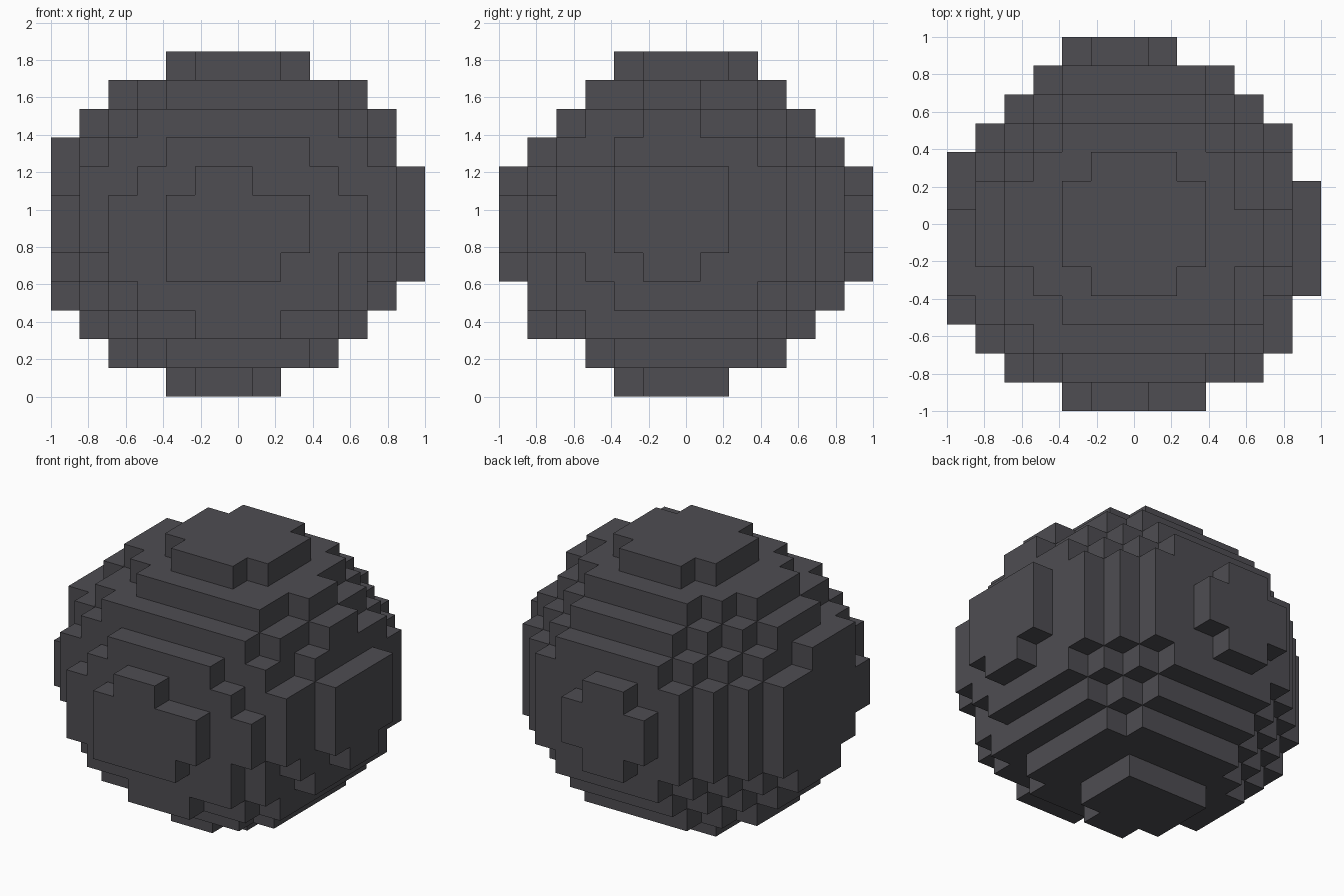
import bpy
import bmesh
from mathutils import Vector

cube = bpy.data.objects.get("Cube")
if cube:
    bpy.data.objects.remove(cube, do_unlink=True)

GRID = (13, 13, 12)
SIZE = 2 / 13


def box(x, y, z):
    """All cells of a box; each argument is one index or a (start, stop) pair."""
    spans = [range(*s) if isinstance(s, tuple) else (s,) for s in (x, y, z)]
    return {(i, j, k) for i in spans[0] for j in spans[1] for k in spans[2]}


def in_ball(cell):
    x, y, z = (c + 0.5 - n / 2 for c, n in zip(cell, GRID))
    return x * x + y * y + 1.03 * z * z < 38.7


# Round core made of cubes
cells = {c for c in box((0, 13), (0, 13), (0, 12)) if in_ball(c)}

# Raised plates and steps on each side
front = [box((4, 9), 0, (5, 7)), box((4, 8), 0, 4), box((5, 7), 0, 7),
         box((2, 11), 1, (5, 7)), box((3, 10), 1, (3, 8)), box(2, 1, 4),
         box((1, 12), 2, (5, 8))]
back = [box((4, 8), 12, (5, 7)), box((5, 7), 12, (4, 8))]
plus_x = [box(12, (4, 8), (5, 8)), box(12, (5, 7), (4, 8))]
minus_x = [box(0, (4, 7), 8), box(0, (4, 9), (4, 8)), box(0, (3, 9), (5, 7)),
           box(0, (5, 8), 3), box(1, 3, 8)]
top = [box(9, 3, 10)]
for part in front + back + plus_x + minus_x + top:
    cells |= part

# Chipped cells that make the ball uneven
chips = [box(10, 7, 10), box(11, 7, 9), box(10, (5, 8), 1), box(11, (5, 8), 2),
         box(8, (4, 9), 0), box((4, 9), 8, 0), box(7, 4, 0)]
# Rows trimmed off the front and back of the upper and lower layers
row = (0, 13)
chips += [box(row, y, z) for y in (2, 10) for z in (1, 10)]
chips += [box(row, 1, 9), box(row, 11, 9), box(row, 11, 2)]
# Staircase corners at the back, the same on both sides
for x, y, layers in ((2, 10, (3, 8)), (3, 10, (2, 9)), (2, 9, (2, 9))):
    chips += [box(i, y, z) for i in (x, 12 - x) for z in layers]
for part in chips:
    cells -= part

# Skin: one quad for every exposed cell side
bm = bmesh.new()
corners = {}


def corner(p):
    key = tuple(round(v) for v in p)
    if key not in corners:
        corners[key] = bm.verts.new(((key[0] - 6.5) * SIZE, (key[1] - 6.5) * SIZE, key[2] * SIZE))
    return corners[key]


for cell in sorted(cells):
    for axis in range(3):
        for sign in (-1, 1):
            n = Vector((0, 0, 0))
            n[axis] = sign
            if tuple(int(c + d) for c, d in zip(cell, n)) in cells:
                continue
            u = Vector((0, 0, 0))
            u[(axis + 1) % 3] = 1
            v = n.cross(u)
            mid = Vector(cell) + Vector((0.5, 0.5, 0.5)) + n / 2
            bm.faces.new([corner(mid + (u * a + v * b) / 2)
                          for a, b in ((-1, -1), (1, -1), (1, 1), (-1, 1))])

# Merge coplanar quads into clean flat faces
bmesh.ops.dissolve_limit(bm, angle_limit=0.01, verts=bm.verts[:], edges=bm.edges[:])
mesh = bpy.data.meshes.new("block_ball")
bm.to_mesh(mesh)
bm.free()

# Dark grey stone
stone = bpy.data.materials.new("dark_grey")
stone.use_nodes = True
color = (0.077, 0.074, 0.084, 1)
stone.diffuse_color = color
stone.node_tree.nodes["Principled BSDF"].inputs["Base Color"].default_value = color
mesh.materials.append(stone)
ball = bpy.data.objects.new("block_ball", mesh)
bpy.context.collection.objects.link(ball)
